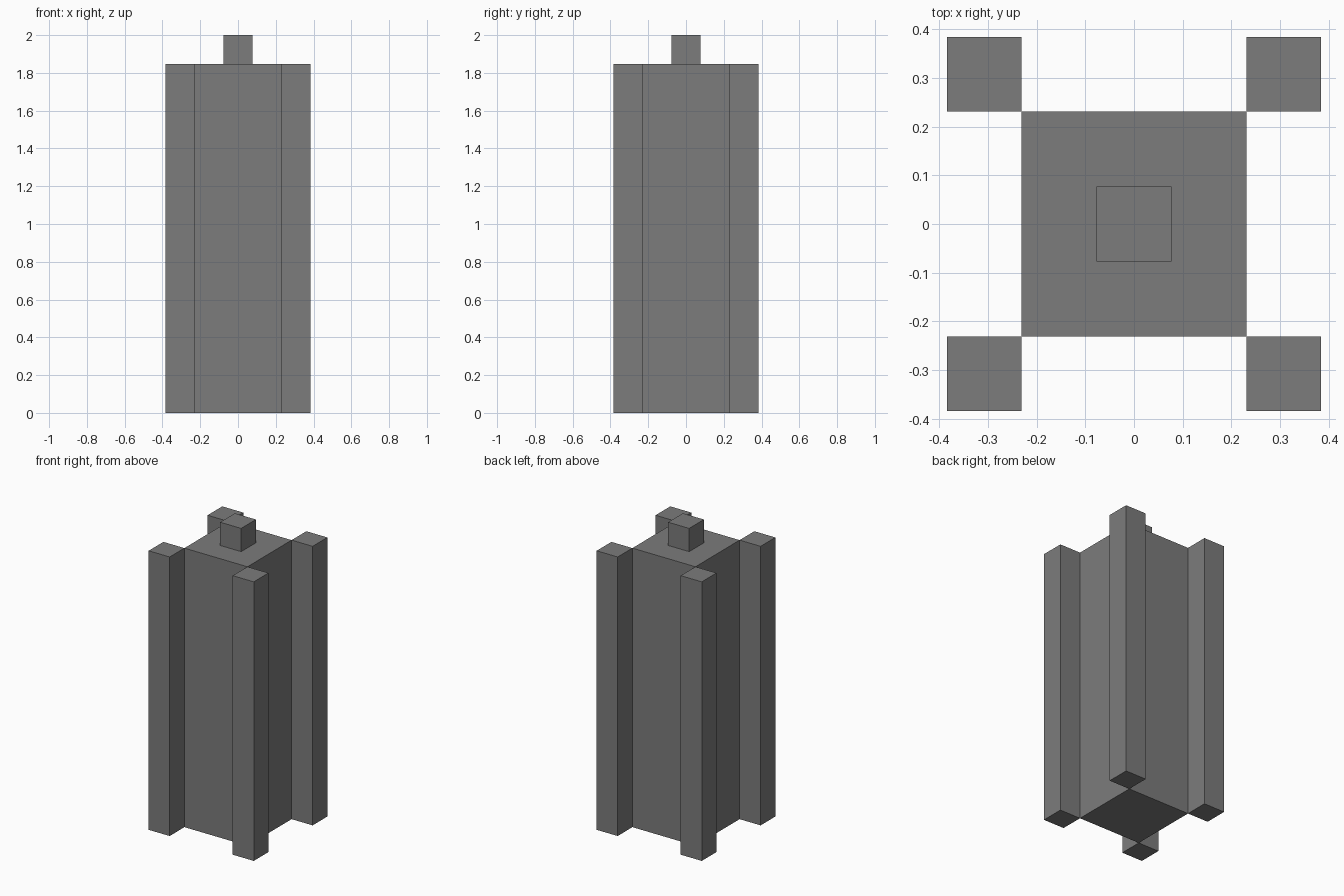
import bpy

# Remove the default cube
default = bpy.data.objects.get("Cube")
if default:
    bpy.data.objects.remove(default, do_unlink=True)

UNIT = 2 / 13            # width of a corner post
HEIGHT = 12 * UNIT       # height of the body and the posts

# Single grey material
grey = bpy.data.materials.new("plain grey")
grey.use_nodes = True
colour = (0.2, 0.2, 0.2, 1)
grey.diffuse_color = colour
grey.node_tree.nodes["Principled BSDF"].inputs["Base Color"].default_value = colour


def box(name, x, y, bottom, width, height):
    """Add a square, flat-faced block standing on the given height."""
    bpy.ops.mesh.primitive_cube_add(size=1, location=(x, y, bottom + height / 2))
    block = bpy.context.object
    block.name = name
    block.scale = (width, width, height)
    bpy.ops.object.transform_apply(location=False, rotation=False, scale=True)
    block.data.materials.append(grey)
    return block


# Central body and the small peg on top
box("body", 0, 0, 0, 3 * UNIT, HEIGHT)
box("top_peg", 0, 0, HEIGHT, UNIT, UNIT)

# Four corner posts touching the body along its vertical edges
for side, sx in (("left", 1), ("right", -1)):
    for end, sy in (("front", -1), ("back", 1)):
        box(f"{end}_{side}_post", sx * 2 * UNIT, sy * 2 * UNIT, 0, UNIT, HEIGHT)
